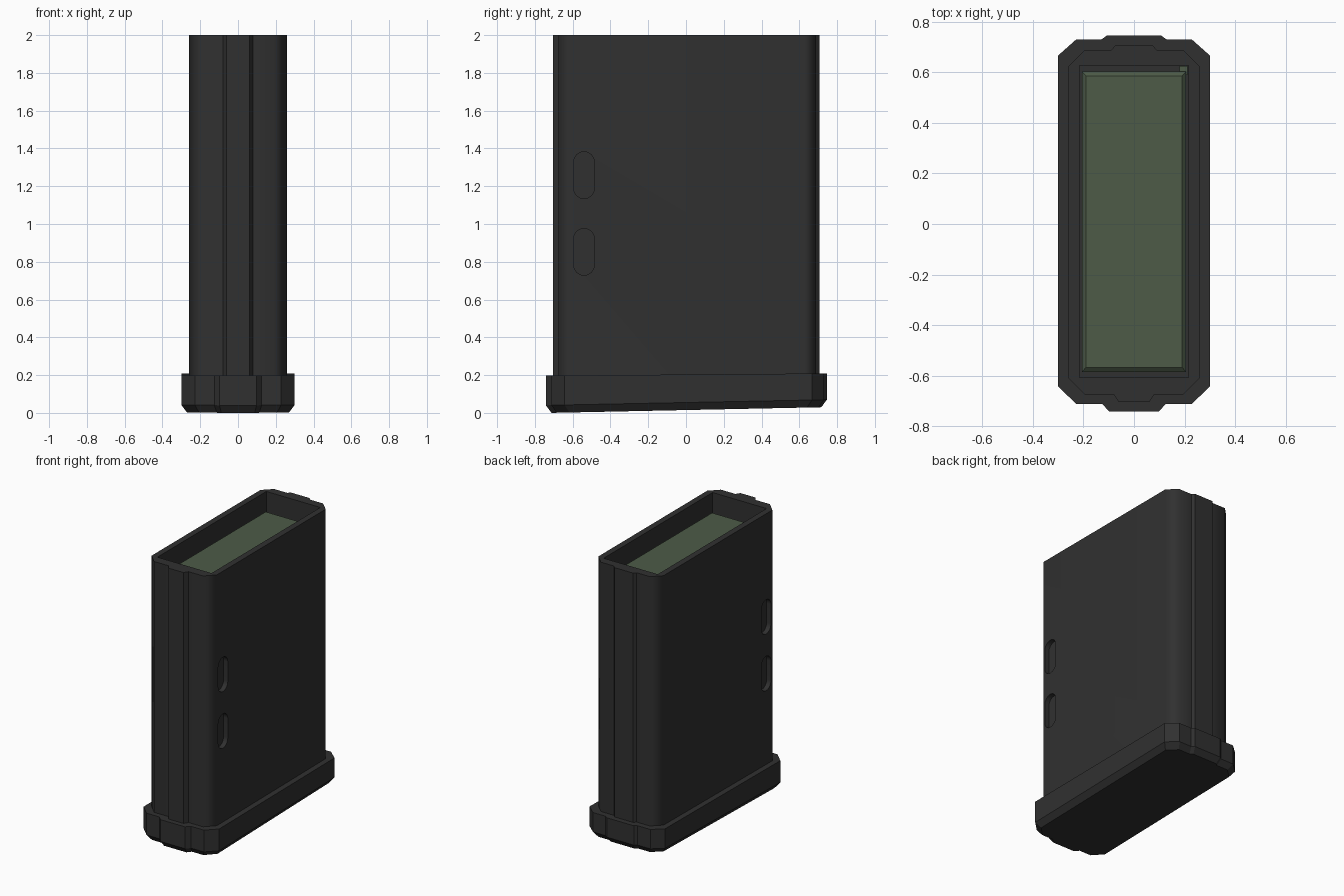
import bpy, bmesh, math

cube = bpy.data.objects.get("Cube")
if cube:
    bpy.data.objects.remove(cube, do_unlink=True)


def material(name, rgb):
    m = bpy.data.materials.new(name)
    m.use_nodes = True
    m.diffuse_color = (*rgb, 1)
    bsdf = m.node_tree.nodes["Principled BSDF"]
    bsdf.inputs["Base Color"].default_value = (*rgb, 1)
    bsdf.inputs["Roughness"].default_value = 0.6
    return m


dark_grey = material("dark grey", (0.03, 0.03, 0.03))
olive_green = material("olive green", (0.074, 0.105, 0.064))


def mirrored(half):
    """Closed outline from its +x half, listed front to back."""
    return half + [(-x, y) for x, y in reversed(half)]


def rectangle(x, front, back):
    return mirrored([(x, front), (x, back)])


def loft(name, rings, mat):
    """Capped solid through rings of 3D points, listed bottom to top."""
    bm = bmesh.new()
    loops = [[bm.verts.new(p) for p in ring] for ring in rings]
    n = len(loops[0])
    for low, high in zip(loops, loops[1:]):
        for i in range(n):
            j = (i + 1) % n
            bm.faces.new((low[i], low[j], high[j], high[i]))
    bm.faces.new(loops[0][::-1])
    bm.faces.new(loops[-1])
    bmesh.ops.recalc_face_normals(bm, faces=bm.faces)
    mesh = bpy.data.meshes.new(name)
    bm.to_mesh(mesh)
    bm.free()
    mesh.materials.append(mat)
    ob = bpy.data.objects.new(name, mesh)
    bpy.context.collection.objects.link(ob)
    return ob


def level(outline, z):
    return [(x, y, z) for x, y in outline]


def sloped(outline, height, rise, sx=1, sy=1):
    return [(x * sx, y * sy, height + rise * y) for x, y in outline]


def activate(ob):
    bpy.ops.object.select_all(action="DESELECT")
    ob.select_set(True)
    bpy.context.view_layer.objects.active = ob


def cut(ob, cutter):
    mod = ob.modifiers.new("cut", "BOOLEAN")
    mod.object = cutter
    mod.operation = "DIFFERENCE"
    mod.solver = "EXACT"
    cutter.hide_render = True
    activate(ob)
    bpy.ops.object.modifier_apply(modifier=mod.name)
    bpy.data.objects.remove(cutter, do_unlink=True)


# Hollow casing with a rib down the front and the back
casing_outline = mirrored([
    (0.06, -0.705), (0.08, -0.675), (0.195, -0.675), (0.259, -0.61),
    (0.259, 0.625), (0.195, 0.688), (0.09, 0.688), (0.075, 0.706)])
casing = loft("casing", [level(casing_outline, 0.1), level(casing_outline, 2)], dark_grey)
hole = rectangle(0.215, -0.608, 0.628)
cut(casing, loft("cavity_cutter", [level(hole, 0.22), level(hole, 2.1)], dark_grey))

# Two rounded recesses on each side
RADIUS, HALF_STRAIGHT = 0.055, 0.069
for side in (-1, 1):
    for z in (0.852, 1.259):
        pill = []
        for i in range(18):
            end = 1 if i < 9 else -1
            a = math.pi * (i if i < 9 else i - 1) / 8
            pill.append((-0.54 + RADIUS * math.cos(a),
                         z + end * HALF_STRAIGHT + RADIUS * math.sin(a)))
        rings = [[(side * x, y, h) for y, h in pill] for x in (0.225, 0.3)]
        cut(casing, loft("recess_cutter", rings, dark_grey))

activate(casing)
bpy.ops.object.shade_smooth_by_angle(angle=math.radians(50))
weighted = casing.modifiers.new("weighted normals", "WEIGHTED_NORMAL")
weighted.keep_sharp = True

# Floor plate, tilted slightly and chamfered underneath
plate_outline = mirrored([
    (0.098, -0.742), (0.125, -0.713), (0.228, -0.713), (0.3, -0.643),
    (0.3, 0.667), (0.228, 0.731), (0.128, 0.731), (0.107, 0.746)])
loft("floor_plate", [
    sloped(plate_outline, 0.015, 0.02, 0.9, 0.96),
    sloped(plate_outline, 0.055, 0.02),
    sloped(plate_outline, 0.203, 0.008)], dark_grey)

# Follower sitting just below the mouth, with a bevelled top
follower_side = rectangle(0.206, -0.586, 0.603)
follower_top = rectangle(0.19, -0.567, 0.586)
loft("follower", [
    level(follower_side, 1.5), level(follower_side, 1.86),
    level(follower_top, 1.876)], olive_green)

# Small guide tab at the back corner of the follower
tab = [(0.18, 0.59), (0.212, 0.59), (0.212, 0.626), (0.18, 0.626)]
loft("follower_tab", [level(tab, 1.5), level(tab, 1.84)], olive_green)
